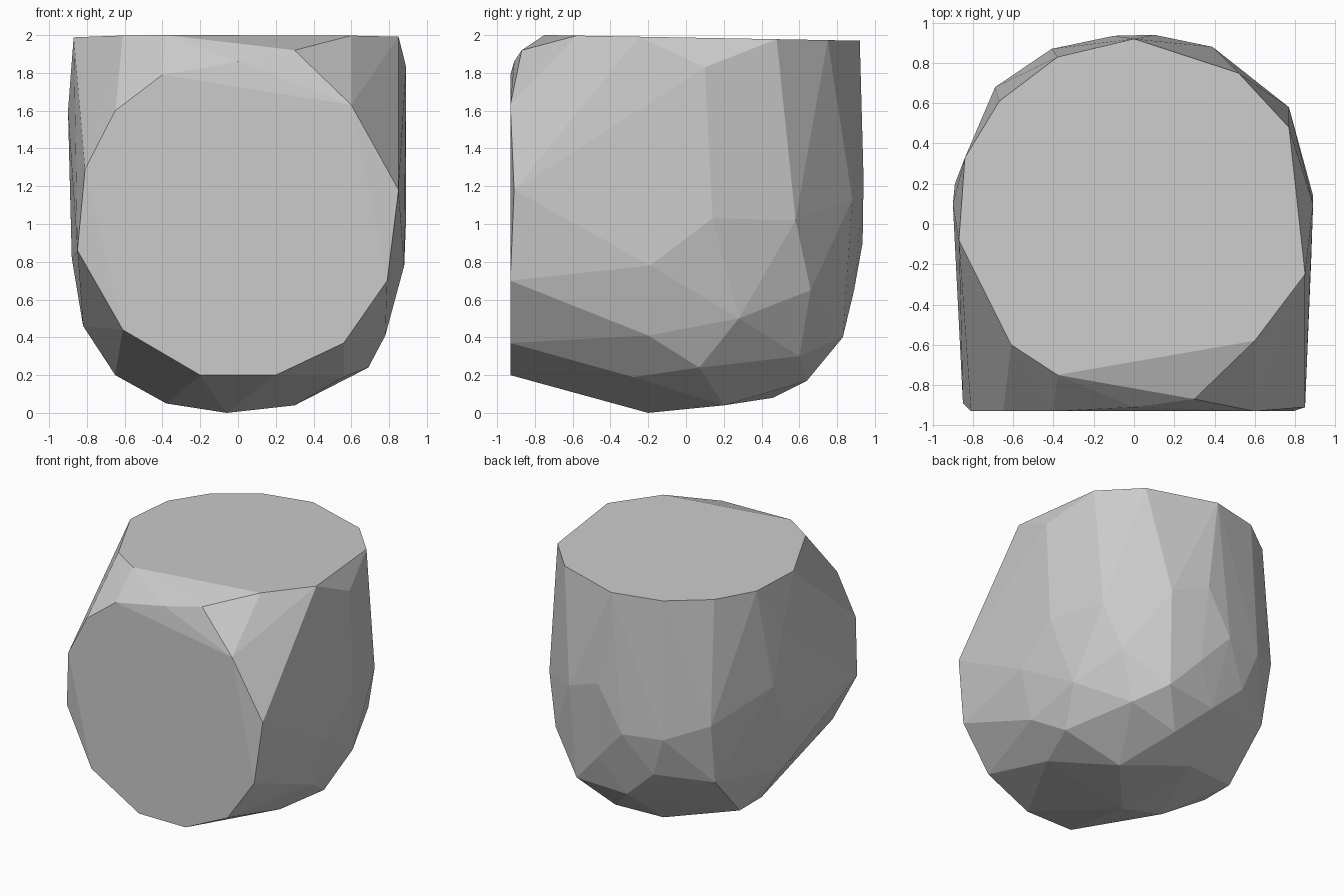
import bpy
import bmesh

# Remove the default object
default = bpy.data.objects.get("Cube")
if default:
    bpy.data.objects.remove(default, do_unlink=True)


def make_material(name, colour):
    material = bpy.data.materials.new(name)
    material.use_nodes = True
    material.diffuse_color = colour
    shader = next(n for n in material.node_tree.nodes if n.type == "BSDF_PRINCIPLED")
    shader.inputs["Base Color"].default_value = colour
    return material


def make_convex_block(name, points, material):
    """Wrap a faceted convex skin around the corner points."""
    bm = bmesh.new()
    for point in points:
        bm.verts.new(point)
    hull = bmesh.ops.convex_hull(bm, input=bm.verts)
    unused = set(hull["geom_interior"]) | set(hull["geom_unused"])
    loose = [item for item in unused if isinstance(item, bmesh.types.BMVert)]
    bmesh.ops.delete(bm, geom=loose, context="VERTS")
    bmesh.ops.recalc_face_normals(bm, faces=bm.faces)
    mesh = bpy.data.meshes.new(name)
    bm.to_mesh(mesh)
    bm.free()
    mesh.materials.append(material)
    block = bpy.data.objects.new(name, mesh)
    bpy.context.collection.objects.link(block)
    return block


# Flat front facet: outline as x, z
front_outline = [
    (-.4, 1.79), (-.65, 1.6), (-.81, 1.29), (-.61, .44), (-.2, .2),
    (.2, .2), (.56, .37), (.79, .7), (.6, 1.63),
]

# Flat top facet, sloping slightly to the back: outline as x, y
top_outline = [
    (-.38, -.75), (-.61, -.6), (-.87, -.08), (-.84, .33), (-.67, .61),
    (-.38, .83), (0, .92), (.52, .75), (.77, .48), (.85, -.25), (.6, -.58),
]

# Chamfer between front and top, and the two outer front corners
chamfer = [(0, -.91, 1.86), (.3, -.87, 1.92), (-.85, -.89, .86), (.85, -.91, 1.18)]

# Corners around the sides and the back
sides = [
    (.89, .1, 1.83), (.89, .14, 1.03), (.88, -.19, .78), (.77, .58, 1.02),
    (.66, .66, .65), (.39, .88, 1.13), (.1, .94, 1.24), (-.1, .935, .9),
    (.13, .89, .65), (-.41, .87, .91), (-.69, .68, 1.02), (-.3, .83, .6),
    (-.89, .2, 1.2), (-.9, .1, 1.6), (-.88, .05, .82),
]

# Corners of the rounded underside
underside = [
    (.79, .28, .5), (.78, -.2, .41), (.69, .07, .24), (.56, -.28, .19),
    (.52, .6, .3), (.36, .83, .4), (-.05, .8, .37), (.16, .64, .17),
    (.3, .2, .04), (-.13, .46, .08), (-.06, -.2, 0), (-.38, -.15, .05),
    (-.65, .27, .2), (-.65, 0, .2), (-.82, 0, .46), (-.67, .6, .55),
]

front_facet = [(x, -.93, z) for x, z in front_outline]
top_facet = [(x, y, 1.987 - y * .018) for x, y in top_outline]

stone_grey = make_material("stone_grey", (.6, .6, .6, 1))
make_convex_block(
    "faceted_block",
    front_facet + top_facet + chamfer + sides + underside,
    stone_grey,
)
